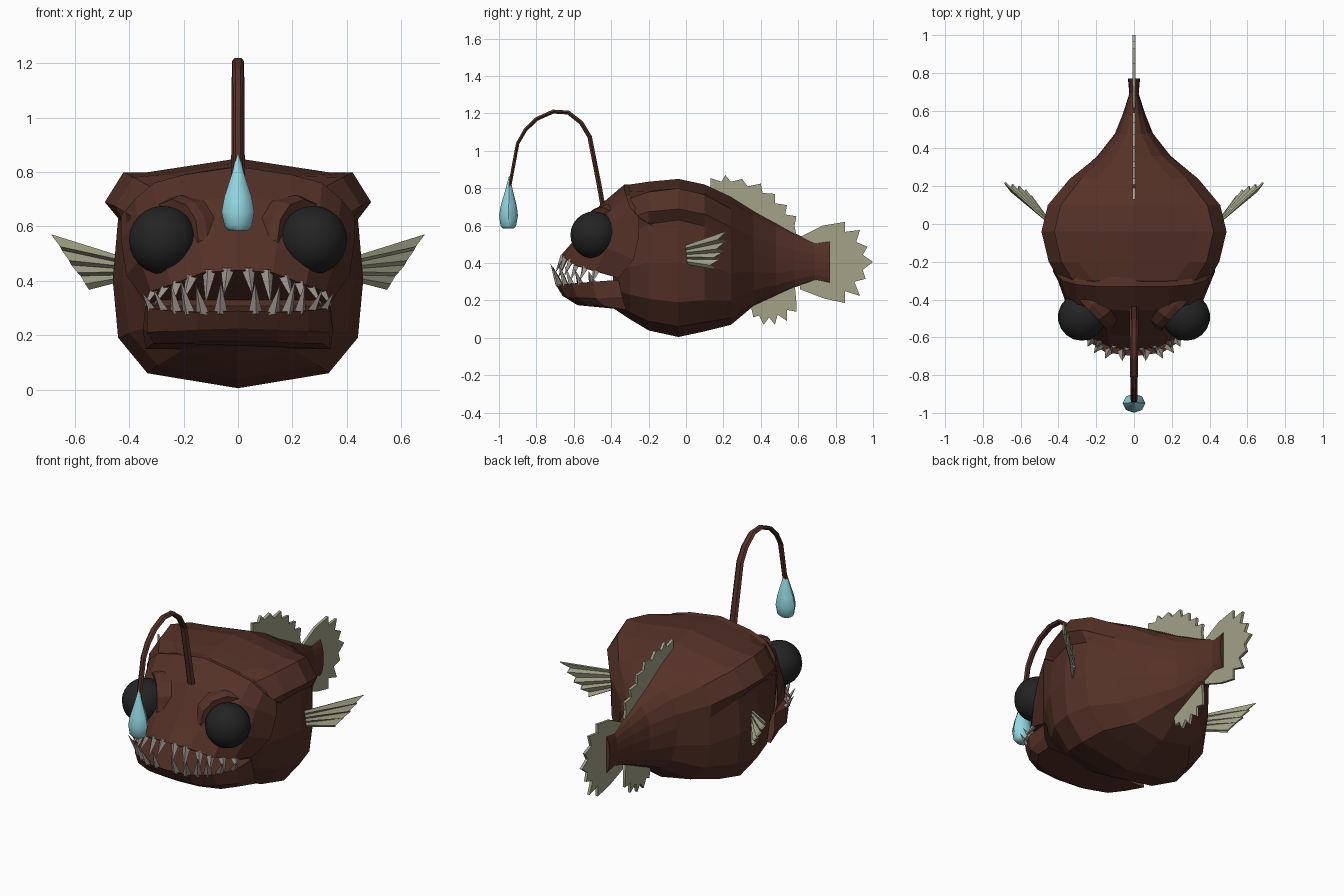
import bpy, bmesh, math
from mathutils import Vector

if "Cube" in bpy.data.objects:
    bpy.data.objects.remove(bpy.data.objects["Cube"])


def material(name, rgb):
    m = bpy.data.materials.new(name)
    m.diffuse_color = (*rgb, 1)
    m.use_nodes = True
    m.node_tree.nodes["Principled BSDF"].inputs["Base Color"].default_value = m.diffuse_color
    return m


SKIN = material("brown skin", (0.088, 0.030, 0.020))
FIN = material("pale olive fin", (0.36, 0.36, 0.25))
EYE = material("black eye", (0.017, 0.017, 0.017))
TOOTH = material("grey tooth", (0.33, 0.28, 0.25))
GLOW = material("cyan glow", (0.30, 0.69, 0.77))


def finish(name, bm, mat, smooth=None):
    bmesh.ops.recalc_face_normals(bm, faces=bm.faces)
    me = bpy.data.meshes.new(name)
    bm.to_mesh(me)
    bm.free()
    me.materials.append(mat)
    ob = bpy.data.objects.new(name, me)
    bpy.context.collection.objects.link(ob)
    if smooth:
        bpy.context.view_layer.objects.active = ob
        ob.select_set(True)
        bpy.ops.object.shade_smooth_by_angle(angle=math.radians(smooth))
        ob.select_set(False)
    return ob


def skin(name, rings, mat, closed=True, caps=True, smooth=None):
    """Bridge rows of points into a surface."""
    bm = bmesh.new()
    rows = [[bm.verts.new(p) for p in r] for r in rings]
    n = len(rows[0])
    for a, b in zip(rows, rows[1:]):
        for i in range(n if closed else n - 1):
            j = (i + 1) % n
            bm.faces.new((a[i], a[j], b[j], b[i]))
    if caps:
        bm.faces.new(rows[0])
        bm.faces.new(rows[-1])
    return finish(name, bm, mat, smooth)


def ring(c, u, v, ru, rv, n):
    return [Vector(c) + u * ru * math.cos(t) + v * rv * math.sin(t)
            for t in (2 * math.pi * i / n for i in range(n))]


def both_sides(half):
    """Mirror a row that starts on the centre line."""
    return [(-x, y, z) for x, y, z in reversed(half[1:])] + list(half)


# Body: boxy ridged section blending into an ellipse at the tail
BOX = [(0, 1), (.68, .94), (.86, .94), (1, .81), (.9, .74),
       (.94, .47), (.9, .22), (.68, .065), (0, 0)]


def section(y, top, bot, w, k):
    half = []
    for i, (u, v) in enumerate(BOX):
        t = math.pi * i / 8
        u = k * u + (1 - k) * math.sin(t)
        v = k * v + (1 - k) * (1 + math.cos(t)) / 2
        half.append((w * u, y, bot + (top - bot) * v))
    return half + [(-x, y, z) for x, y, z in reversed(half[1:-1])]


skin("body", [section(*s) for s in (
    (-.39, .74, .16, .345, .3), (-.30, .82, .10, .41, .5),
    (-.20, .835, .04, .455, .9), (-.04, .85, .005, .49, 1),
    (.10, .82, .035, .46, .9), (.24, .755, .07, .35, .6),
    (.36, .68, .17, .20, .3), (.48, .615, .225, .10, 0),
    (.58, .56, .27, .06, 0), (.69, .51, .305, .025, 0),
    (.77, .52, .29, .032, 0))], SKIN)

# Upper head, from the upper lip to the crown
UPPER_LIP = [(0, -.67, .44), (.13, -.65, .43), (.25, -.59, .385),
             (.32, -.49, .36), (.34, -.36, .32)]
skin("upper_head", [both_sides(r) for r in (
    UPPER_LIP,
    [(0, -.60, .52), (.14, -.58, .52), (.27, -.53, .50), (.36, -.42, .48), (.41, -.28, .42)],
    [(0, -.46, .71), (.18, -.45, .69), (.30, -.42, .66), (.37, -.36, .62), (.43, -.25, .55)],
    [(0, -.33, .82), (.20, -.33, .79), (.31, -.32, .76), (.38, -.30, .70), (.43, -.25, .64)],
    [(0, -.20, .825), (.20, -.22, .77), (.31, -.20, .75), (.38, -.20, .68), (.42, -.18, .60)],
)], SKIN, closed=False)

# Lower jaw
LOWER_LIP = [(0, -.70, .29), (.15, -.68, .285), (.26, -.61, .29),
             (.335, -.50, .30), (.34, -.36, .31)]
skin("lower_jaw", [both_sides(r) for r in (
    LOWER_LIP,
    [(0, -.66, .225), (.15, -.64, .22), (.26, -.58, .215), (.335, -.48, .21), (.35, -.34, .22)],
    [(0, -.58, .175), (.14, -.57, .175), (.25, -.52, .17), (.31, -.44, .17), (.34, -.32, .15)],
)], SKIN, closed=False)


# Teeth: thin spikes spaced along each lip
def along(line, t):
    i = min(int(t), len(line) - 2)
    return Vector(line[i]).lerp(Vector(line[i + 1]), t - i)


def teeth(name, lip, spots, up):
    bm = bmesh.new()
    for t, length, lean in spots:
        for s in (-1, 1):
            p = along(lip, t)
            p = Vector((p.x * s * .95, p.y + .015, p.z - .01 * up))
            out = Vector((p.x, p.y + .3, 0)).normalized()
            tip = p + Vector((lean * s, 0, up * length)) + out * .05
            side = Vector((-out.y, out.x, 0))
            base = [bm.verts.new(q) for q in ring(p, side, out, .027, .02, 4)]
            top = bm.verts.new(tip)
            bm.faces.new(base)
            for i in range(4):
                bm.faces.new((base[i], base[(i + 1) % 4], top))
    finish(name, bm, TOOTH)


teeth("upper_teeth", UPPER_LIP, ((.3, .10, .01), (.85, .13, .0), (1.4, .10, .01),
                                 (1.9, .10, -.01), (2.4, .08, .01), (3.0, .07, 0)), -1)
teeth("lower_teeth", LOWER_LIP, ((.45, .12, -.01), (.9, .11, .01), (1.35, .13, .01),
                                 (1.8, .11, -.01), (2.3, .09, .01), (2.9, .07, 0)), 1)

# Eyes and their raised sockets
for s, label in ((-1, "left"), (1, "right")):
    axis = Vector((.7 * s, -.7, .08)).normalized()
    u = axis.cross(Vector((0, 0, 1))).normalized()
    v = u.cross(axis)
    c = Vector((.235 * s, -.445, .55))
    skin(label + "_eye_socket", [ring(c + axis * d, u, v, r, r, 12) for r, d in
         ((.175, -.09), (.165, -.01), (.148, .022), (.115, .015))], SKIN)
    bm = bmesh.new()
    bmesh.ops.create_uvsphere(bm, u_segments=18, v_segments=12, radius=.126)
    bmesh.ops.translate(bm, verts=bm.verts, vec=(.277 * s, -.492, .55))
    finish(label + "_eye", bm, EYE, 40)

# Lure stalk: tapered tube along an arch
PATH = [(-.44, .68), (-.465, .82), (-.515, 1.075), (-.56, 1.15), (-.63, 1.205),
        (-.71, 1.21), (-.80, 1.17), (-.86, 1.11), (-.90, 1.04), (-.945, .80)]
X = Vector((1, 0, 0))
rings = []
for i, (y, z) in enumerate(PATH):
    a, b = PATH[max(i - 1, 0)], PATH[min(i + 1, len(PATH) - 1)]
    d = Vector((0, b[0] - a[0], b[1] - a[1])).normalized()
    f = i / (len(PATH) - 1)
    rings.append(ring((0, y, z), X, d.cross(X), .026 - .009 * f, .015 - .005 * f, 6))
skin("lure_stalk", rings, SKIN)

# Glowing drop
skin("lure_drop", [ring((0, -.95 + .02 * (z - .6), z), X, Vector((0, 1, 0)), r, r * .84, 8)
     for z, r in ((.585, .035), (.60, .05), (.655, .06), (.71, .05), (.79, .024), (.865, .002))],
     GLOW, smooth=50)


# Centre fins: jagged outlines as thin plates
def plate(name, outline, t=.008):
    bm = bmesh.new()
    f = bm.faces.new([bm.verts.new((-t, y, z)) for y, z in outline])
    new = bmesh.ops.extrude_face_region(bm, geom=[f])["geom"]
    bmesh.ops.translate(bm, vec=(2 * t, 0, 0),
                        verts=[g for g in new if isinstance(g, bmesh.types.BMVert)])
    finish(name, bm, FIN)


plate("dorsal_fin", [(.13, .78), (.13, .855), (.19, .835), (.21, .87), (.24, .835), (.30, .85),
                     (.33, .81), (.40, .825), (.41, .775), (.475, .77), (.475, .72), (.54, .71),
                     (.53, .66), (.59, .65), (.58, .60), (.60, .50), (.36, .62)])
plate("belly_fin", [(.34, .20), (.36, .11), (.39, .12), (.415, .07), (.445, .11), (.475, .07),
                    (.49, .125), (.54, .09), (.54, .15), (.59, .14), (.59, .19), (.58, .30)])
plate("tail_fin", [(.61, .54), (.73, .60), (.85, .62), (.85, .567), (.93, .577), (.91, .513),
                   (.97, .487), (.945, .444), (1.0, .406), (.945, .364), (.96, .316), (.90, .30),
                   (.93, .225), (.85, .25), (.85, .187), (.74, .21), (.61, .26)])

# Side fins: pleated fans
TIPS = [(.685, .22, .57), (.645, .21, .515), (.61, .20, .46), (.575, .18, .42), (.545, .15, .37)]
for s, label in ((-1, "left"), (1, "right")):
    root, edge = [], []
    for i in range(9):
        r = Vector((.43, -.01, .49 - .09 * i / 8))
        e = along(TIPS, i / 2)
        if i % 2:
            e = r.lerp(e, .88) + Vector((.014, -.014, -.008))
        root.append((r.x * s, r.y, r.z))
        edge.append((e.x * s, e.y, e.z))
    fin = skin(label + "_side_fin", [root, edge], FIN, closed=False, caps=False)
    mod = fin.modifiers.new("thickness", "SOLIDIFY")
    mod.thickness, mod.offset = .01, 0
